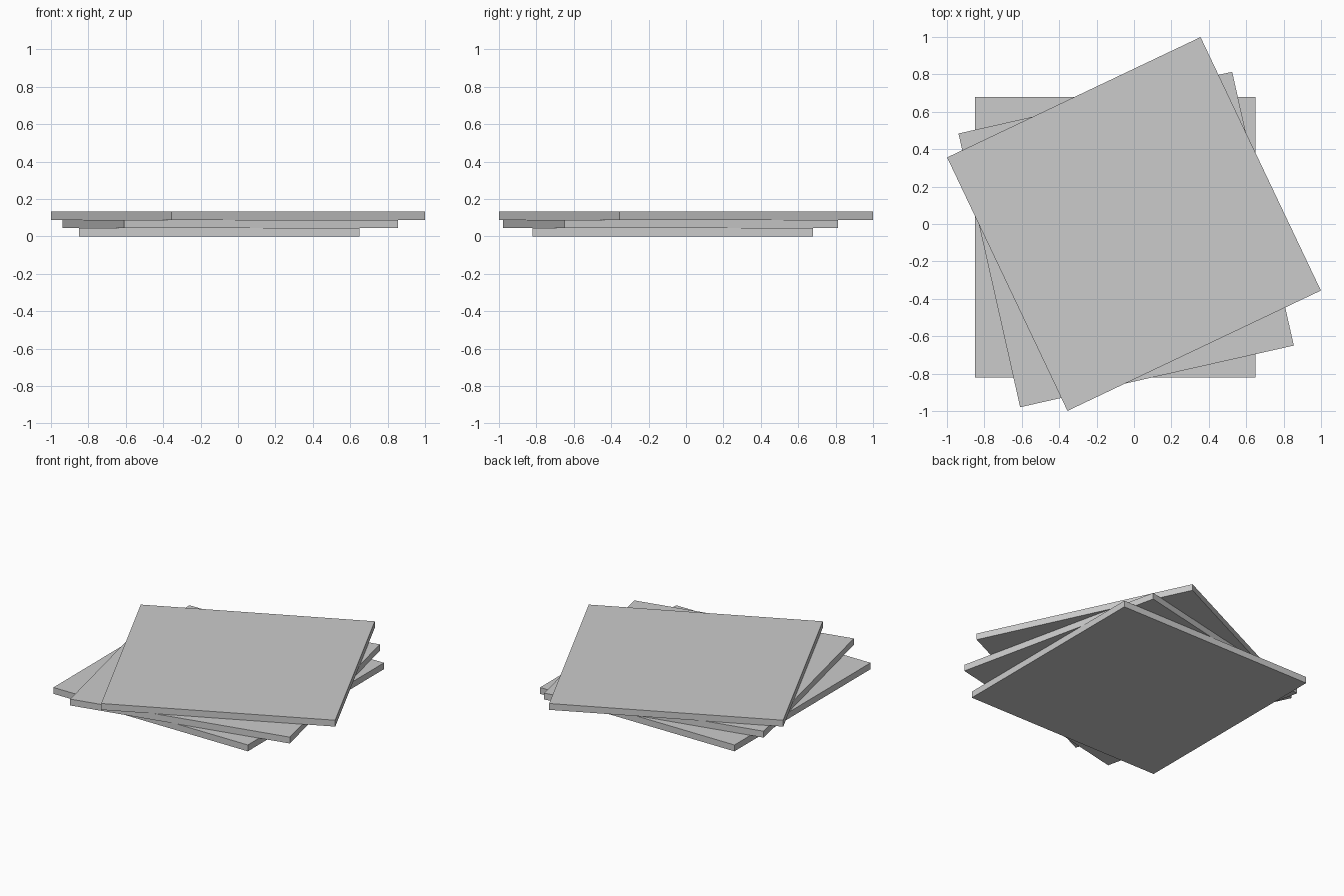
import bpy
from math import radians

if "Cube" in bpy.data.objects:
    bpy.data.objects.remove(bpy.data.objects["Cube"])

SIDE, THICK = 1.5, 0.0443


def slab(name, x, y, level, angle):
    bpy.ops.mesh.primitive_cube_add(
        size=1, location=(x, y, (level + 0.5) * THICK),
        rotation=(0, 0, radians(angle)))
    ob = bpy.context.object
    ob.name = name
    ob.scale = (SIDE, SIDE, THICK)


# Three square slabs stacked in a twisting fan
slab("bottom_slab", -0.10, -0.07, 0, 0)
slab("middle_slab", -0.042, -0.083, 1, 12.7)
slab("top_slab", 0.0, 0.0, 2, 25.4)
